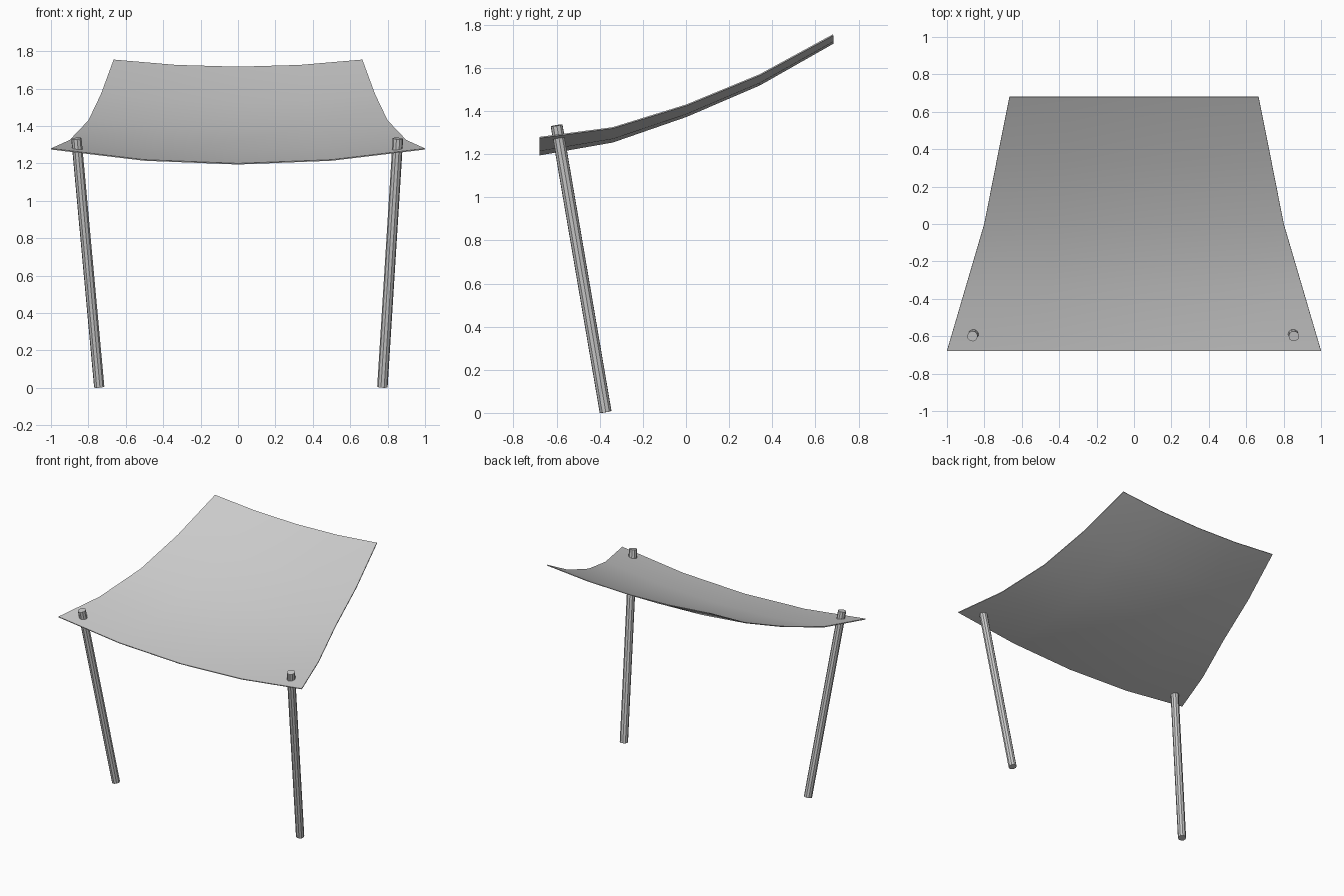
import bpy, bmesh
from mathutils import Vector

if "Cube" in bpy.data.objects:
    bpy.data.objects.remove(bpy.data.objects["Cube"])

# Canopy: rows front to back as (y, half width, edge height, centre sag)
rows = [(-0.68, 1.0, 1.28, 0.08), (-0.34, 0.9, 1.325, 0.065),
        (0.0, 0.8, 1.43, 0.052), (0.34, 0.733, 1.57, 0.046),
        (0.68, 0.665, 1.755, 0.038)]
bm = bmesh.new()
grid = [[bm.verts.new((w * t, y, z - sag * (1 - t * t)))
         for t in (-1, -0.5, 0, 0.5, 1)] for y, w, z, sag in rows]
for a, b in zip(grid, grid[1:]):
    for i in range(4):
        bm.faces.new((a[i], a[i + 1], b[i + 1], b[i]))
mesh = bpy.data.meshes.new("canopy")
bm.to_mesh(mesh)
bm.free()
canopy = bpy.data.objects.new("canopy", mesh)
bpy.context.collection.objects.link(canopy)
mod = canopy.modifiers.new("thickness", 'SOLIDIFY')
mod.thickness = 0.006
mod.offset = -1
bpy.context.view_layer.objects.active = canopy
canopy.select_set(True)
bpy.ops.object.modifier_apply(modifier=mod.name)
bpy.ops.object.shade_smooth_by_angle(angle=0.6)


# Leaning poles that pierce the front corners
def pole(name, bottom, top):
    a, b = Vector(bottom), Vector(top)
    bpy.ops.mesh.primitive_cylinder_add(
        vertices=10, radius=0.028, depth=(b - a).length, location=(a + b) / 2,
        rotation=(b - a).to_track_quat('Z', 'Y').to_euler())
    bpy.context.object.name = name


pole("left_pole", (-0.742, -0.373, 0.005), (-0.864, -0.6, 1.333))
pole("right_pole", (0.772, -0.373, 0.005), (0.855, -0.6, 1.333))
